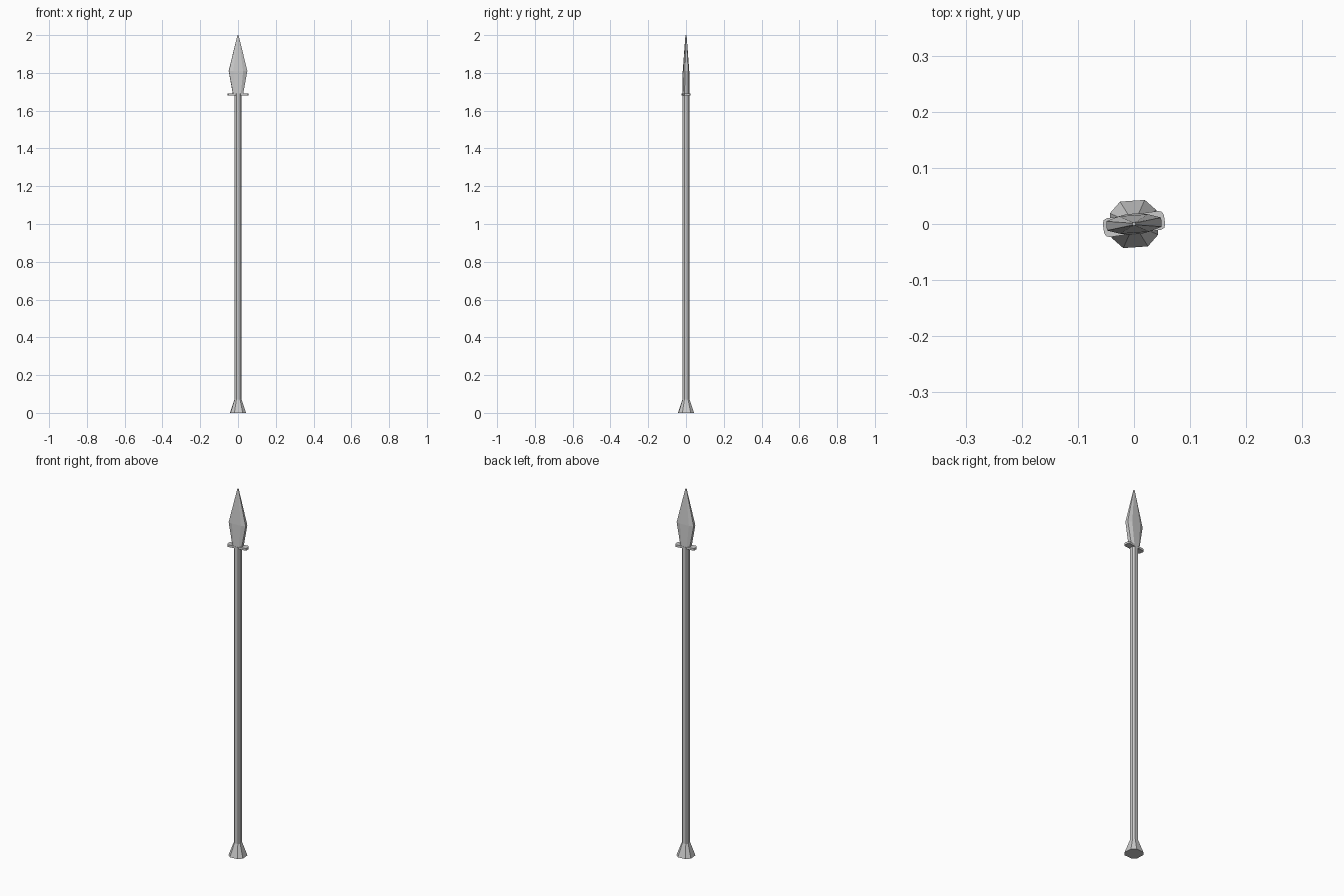
import bpy, bmesh
from math import radians, cos, sin

if "Cube" in bpy.data.objects:
    bpy.data.objects.remove(bpy.data.objects["Cube"])

TWIST = radians(4)
# Eight-sided section with wide main faces and narrow corner faces
SECTION = [radians(q + s) for q in (0, 90, 180, 270) for s in (-28, 28)]


def loft(name, rings):
    """Skin eight-sided rings given as (half_x, half_y, z), capped at both ends."""
    bm = bmesh.new()
    k = cos(radians(28))
    loops = [[bm.verts.new((hx / k * cos(a), hy / k * sin(a), z)) for a in SECTION]
             for hx, hy, z in rings]
    for lo, hi in zip(loops, loops[1:]):
        for i in range(8):
            j = (i + 1) % 8
            bm.faces.new((lo[i], lo[j], hi[j], hi[i]))
    bm.faces.new(loops[0][::-1])
    bm.faces.new(loops[-1])
    return finish(name, bm, TWIST)


def finish(name, bm, angle):
    bmesh.ops.recalc_face_normals(bm, faces=bm.faces)
    mesh = bpy.data.meshes.new(name)
    bm.to_mesh(mesh)
    bm.free()
    ob = bpy.data.objects.new(name, mesh)
    ob.rotation_euler.z = angle
    bpy.context.collection.objects.link(ob)
    return ob


# Shaft with flared butt
loft("shaft", [(0.0415, 0.0415, 0), (0.0185, 0.0185, 0.07), (0.0185, 0.0185, 1.69)])

# Leaf-shaped blade
loft("blade", [(0.027, 0.018, 1.69), (0.049, 0.0155, 1.81),
               (0.003, 0.003, 2.0)])

# Cross guard: flat bar with rounded ends
bm = bmesh.new()
bmesh.ops.create_cube(bm, size=1)
for v in bm.verts:
    v.co = (v.co.x * 0.11, v.co.y * 0.034, 1.686 + v.co.z * 0.012)
corners = [e for e in bm.edges
           if abs(e.verts[0].co.z - e.verts[1].co.z) > 0.005]
bmesh.ops.bevel(bm, geom=corners, offset=0.009, segments=2, profile=0.5,
                affect='EDGES')
finish("cross_guard", bm, radians(8))
